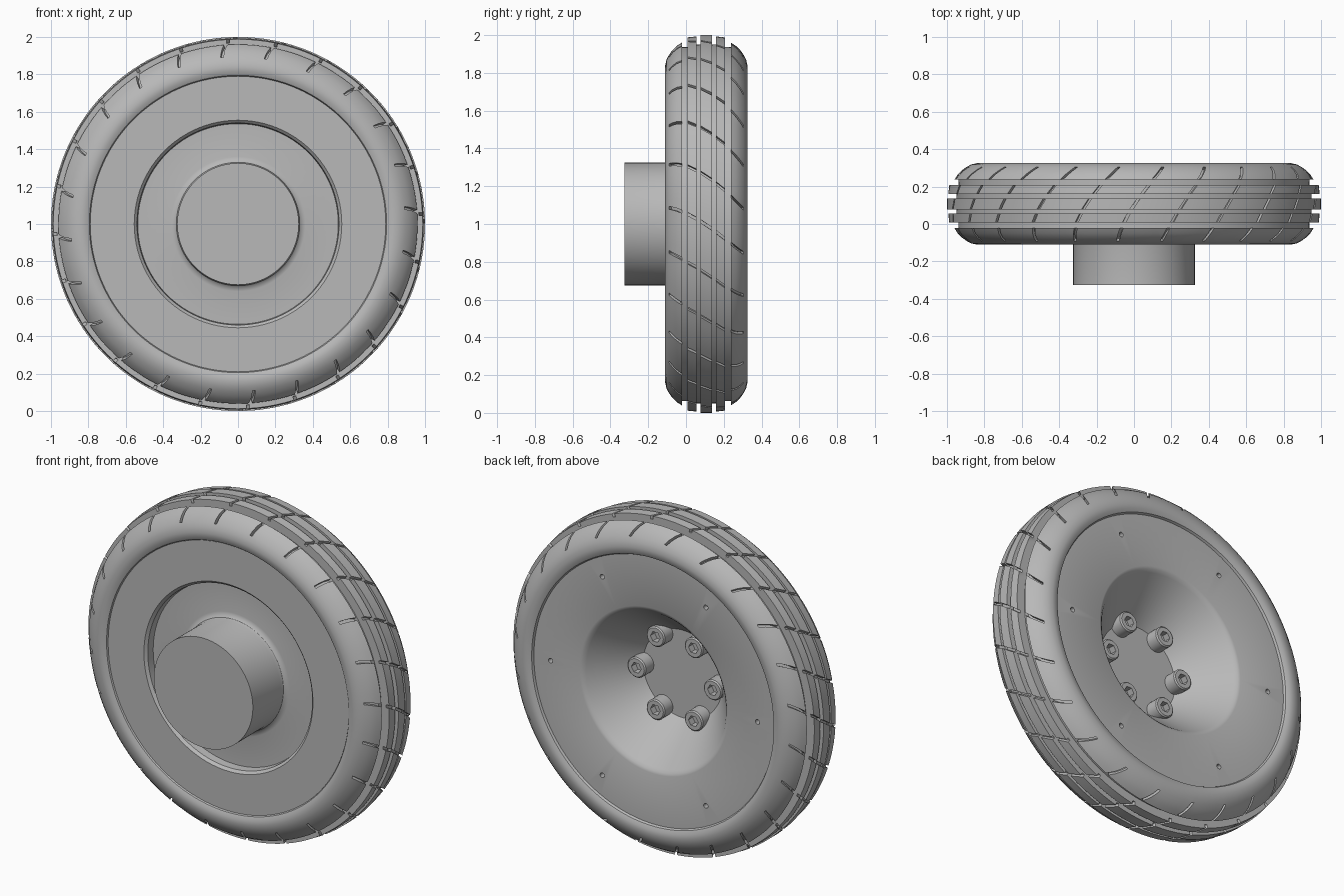
import bpy, bmesh
from math import sin, cos, pi, radians

cube = bpy.data.objects.get("Cube")
if cube:
    bpy.data.objects.remove(cube, do_unlink=True)

grey = bpy.data.materials.new("plain grey")
grey.use_nodes = True
grey.diffuse_color = (0.48, 0.48, 0.48, 1)
grey.node_tree.nodes["Principled BSDF"].inputs["Base Color"].default_value = (0.48, 0.48, 0.48, 1)

MID = 0.1075      # tyre centre plane
PITCH = 24        # number of tread slits


def finish(name, bm):
    bmesh.ops.remove_doubles(bm, verts=bm.verts, dist=0.0001)
    bmesh.ops.recalc_face_normals(bm, faces=bm.faces)
    mesh = bpy.data.meshes.new(name)
    bm.to_mesh(mesh)
    bm.free()
    mesh.materials.append(grey)
    obj = bpy.data.objects.new(name, mesh)
    bpy.context.collection.objects.link(obj)
    return obj


def activate(obj):
    bpy.ops.object.select_all(action='DESELECT')
    obj.select_set(True)
    bpy.context.view_layer.objects.active = obj


def smooth(obj):
    activate(obj)
    bpy.ops.object.shade_smooth_by_angle(angle=radians(32))


def lathe(name, profile, sides, centres):
    """Revolve (radius, y) points about y, with flat caps, at each (x, z) centre."""
    bm = bmesh.new()
    for cx, cz in centres:
        rings = [[bm.verts.new((cx + r * cos(2 * pi * i / sides), y,
                                cz + r * sin(2 * pi * i / sides)))
                  for i in range(sides)] for r, y in profile]
        for a, b in zip(rings, rings[1:]):
            for i in range(sides):
                j = (i + 1) % sides
                bm.faces.new((a[i], a[j], b[j], b[i]))
        bm.faces.new(rings[0])
        bm.faces.new(rings[-1])
    return finish(name, bm)


def cut(obj, cutter):
    cutter.hide_render = True
    mod = obj.modifiers.new("cut", 'BOOLEAN')
    mod.operation = 'DIFFERENCE'
    mod.solver = 'EXACT'
    mod.object = cutter
    activate(obj)
    bpy.ops.object.modifier_apply(modifier=mod.name)
    bpy.data.objects.remove(cutter, do_unlink=True)


def circle(radius):
    return [(radius * cos(k * pi / 3), 1 + radius * sin(k * pi / 3)) for k in range(6)]


# Tyre: half profile as (distance from centre plane, radius, slit reaches here)
half = [(.185, .785, 0), (.205, .795, 0), (.215, .815, 0), (.2175, .84, 0),
        (.211, .87, 0), (.198, .895, 0), (.198, .895, 1), (.18, .92, 1),
        (.157, .943, 1), (.13, .96, 1), (.13, .938, 0), (.10, .938, 0),
        (.10, .988, 1), (.052, .993, 1), (.052, .95, 0), (.03, .95, 0), (.03, 1, 1)]
profile = [(-d, r, s) for d, r, s in half] + half[::-1]

step = 2 * pi / PITCH
slit = 0.017
columns = []
for p in range(PITCH):
    start = radians(5) + p * step
    columns += [(start, 0), (start, 1), (start + slit, 1), (start + slit, 0)]
    columns += [(start + slit + (step - slit) * k / 5, 0) for k in range(1, 5)]


def tyre_point(column, point):
    angle, deep = column
    d, r, slitted = point
    v = min(max(d + 0.198, 0), 0.396)
    angle -= (0.32 * v + 0.82 * v * v) / 0.95      # slits sweep round the tread
    if deep and slitted:
        r -= 0.02
        if d * d > 0.02:
            d *= 0.93
    return (r * cos(angle), MID + d, 1 + r * sin(angle))


bm = bmesh.new()
grid = [[bm.verts.new(tyre_point(c, p)) for p in profile] for c in columns]
for a, b in zip(grid, grid[1:] + grid[:1]):
    for k in range(len(profile)):
        m = (k + 1) % len(profile)
        bm.faces.new((a[k], a[m], b[m], b[k]))
smooth(finish("tyre", bm))

# Wheel disc with front hub, front recess and rear dish
disc_profile = [(.325, -.325), (.325, -.065), (.33, -.045), (.342, -.034), (.36, -.03),
                (.536, -.03), (.54, -.075), (.555, -.09), (.79, -.09), (.79, .30),
                (.49, .30), (.475, .294), (.46, .28), (.26, .03)]
disc = lathe("wheel_disc", disc_profile, 96, [(0, 1)])
cut(disc, lathe("hole_cutter", [(.014, .27), (.014, .35)], 16, circle(.68)))
smooth(disc)

# Socket-head bolts around the dish floor
bolt = lathe("bolt_1", [(.06, .02), (.06, .103), (.053, .11)], 32, [(0, 0)])
cut(bolt, lathe("socket_cutter", [(.032, .07), (.032, .15)], 6, [(0, 0)]))
smooth(bolt)
for k, (x, z) in enumerate(circle(.25)):
    part = bolt
    if k:
        part = bolt.copy()
        part.name = "bolt_%d" % (k + 1)
        bpy.context.collection.objects.link(part)
    part.location = (x, 0, z)
